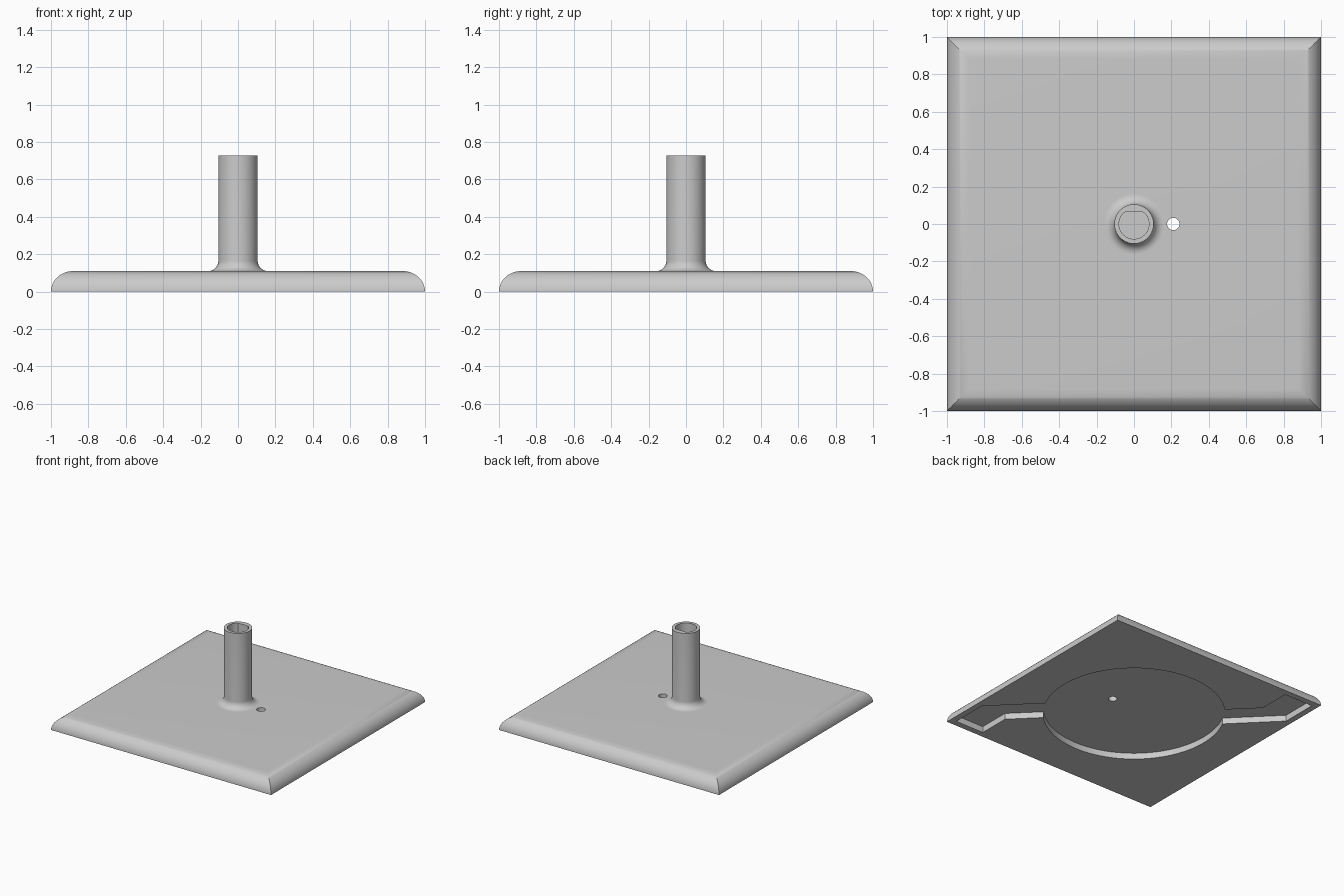
import bpy
import bmesh
from math import sin, cos, pi, radians

cube = bpy.data.objects.get("Cube")
if cube:
    bpy.data.objects.remove(cube, do_unlink=True)

grey = bpy.data.materials.new("plain grey")
grey.use_nodes = True
COLOUR = (0.6, 0.6, 0.6, 1)
grey.diffuse_color = COLOUR
grey.node_tree.nodes["Principled BSDF"].inputs["Base Color"].default_value = COLOUR


def loft(name, rings):
    """Skin a stack of equal-sized point rings and cap both ends."""
    bm = bmesh.new()
    loops = [[bm.verts.new(p) for p in ring] for ring in rings]
    n = len(loops[0])
    for low, high in zip(loops, loops[1:]):
        for i in range(n):
            j = (i + 1) % n
            bm.faces.new((low[i], low[j], high[j], high[i]))
    bm.faces.new(loops[0][::-1])
    bm.faces.new(loops[-1])
    bmesh.ops.recalc_face_normals(bm, faces=bm.faces)
    mesh = bpy.data.meshes.new(name)
    bm.to_mesh(mesh)
    bm.free()
    mesh.materials.append(grey)
    obj = bpy.data.objects.new(name, mesh)
    bpy.context.collection.objects.link(obj)
    return obj


def arc(radius, start, end, steps):
    angles = [start + (end - start) * i / steps for i in range(steps + 1)]
    return [(radius * cos(a), radius * sin(a)) for a in angles]


def circle(radius, steps=64):
    return arc(radius, 0, 2 * pi, steps)[:-1]


def prism(name, outline, bottom, top):
    return loft(name, [[(x, y, z) for x, y in outline] for z in (bottom, top)])


def activate(obj):
    bpy.ops.object.select_all(action="DESELECT")
    obj.select_set(True)
    bpy.context.view_layer.objects.active = obj


def cut(obj, cutter):
    cutter.hide_render = True
    mod = obj.modifiers.new("cut", "BOOLEAN")
    mod.operation = "DIFFERENCE"
    mod.solver = "EXACT"
    mod.object = cutter
    activate(obj)
    bpy.ops.object.modifier_apply(modifier=mod.name)
    bpy.data.objects.remove(cutter, do_unlink=True)


# Square base plate with rounded, mitred edges
HEIGHT, ROUND = 0.11, 0.12
rings = []
for i in range(17):
    t = pi / 2 * i / 16
    s = 1 - ROUND * (1 - cos(t))
    rings.append([(x * s, y * s, HEIGHT * sin(t))
                  for x, y in ((-1, -1), (1, -1), (1, 1), (-1, 1))])
base = loft("base_plate", rings)

# Underside recess: a disc with a channel and pocket toward two corners
half = arc(0.685, radians(-26.9), radians(135), 48)
half += [(-0.69, 0.69), (-0.69, 0.95), (-0.95, 0.95), (-0.95, 0.65)]
outline = half + [(-x, -y) for x, y in half]
cut(base, prism("recess_cutter", outline, -0.1, 0.05))

# Small through hole beside the post
hole = [(x + 0.21, y) for x, y in circle(0.033, 32)]
cut(base, prism("hole_cutter", hole, -0.1, 0.3))

# Hollow post with a flared foot
profile = [(0.16, 0.1)]
for i in range(13):
    t = pi / 2 * i / 12
    profile.append((0.16 - 0.055 * sin(t), 0.165 - 0.055 * cos(t)))
profile.append((0.105, 0.727))
post = loft("post", [[(x, y, z) for x, y in circle(r)] for r, z in profile])

# Socket in the post, flattened on its back side
socket = arc(0.08, radians(126), radians(414), 56)
cut(post, prism("socket_cutter", socket, 0.2, 0.9))

for part in (base, post):
    activate(part)
    bpy.ops.object.shade_smooth_by_angle(angle=radians(30))
